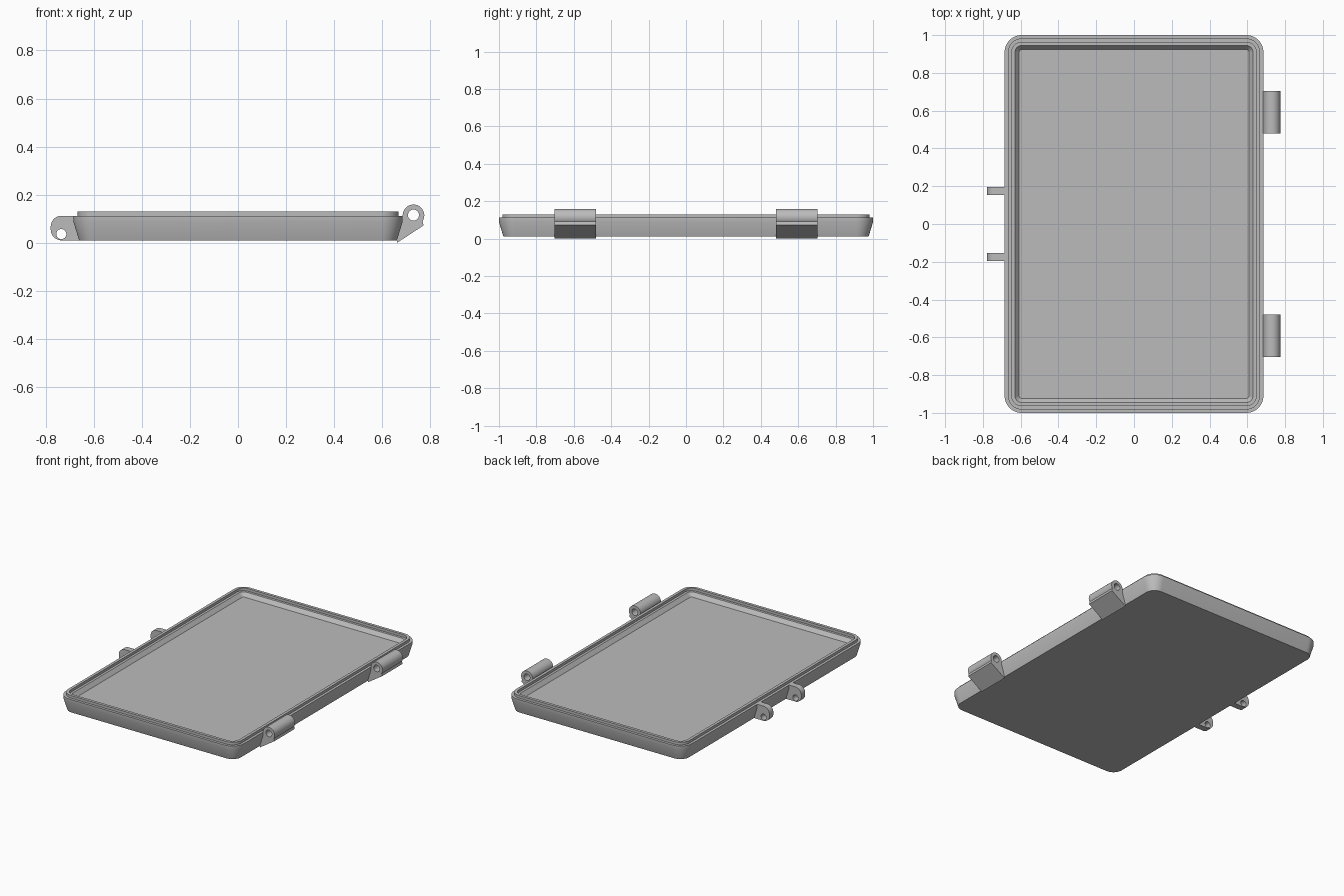
import bpy, bmesh
from math import sin, cos, pi, radians
from mathutils import Vector

cube = bpy.data.objects.get("Cube")
if cube:
    bpy.data.objects.remove(cube, do_unlink=True)

grey = bpy.data.materials.new("plain grey")
grey.use_nodes = True
COLOUR = (0.5, 0.5, 0.5, 1)
grey.diffuse_color = COLOUR
grey.node_tree.nodes["Principled BSDF"].inputs["Base Color"].default_value = COLOUR


def select_only(obj):
    bpy.ops.object.select_all(action='DESELECT')
    obj.select_set(True)
    bpy.context.view_layer.objects.active = obj


def arc(cx, cy, r, start, end, steps=12):
    """Points along a circular arc, angles in degrees."""
    angles = [radians(start + (end - start) * i / steps) for i in range(steps + 1)]
    return [(cx + r * cos(a), cy + r * sin(a)) for a in angles]


# Tray: rounded rectangles stacked from the underside over the rim to the floor
HALF_X, HALF_Y, CORNER = 0.685, 1.0, 0.09


def rounded_rectangle(inset):
    r, x, y = CORNER - inset, HALF_X - CORNER, HALF_Y - CORNER
    return (arc(x, y, r, 0, 90) + arc(-x, y, r, 90, 180)
            + arc(-x, -y, r, 180, 270) + arc(x, -y, r, 270, 360))


tray_profile = [  # inset from the outer edge, height
    (0.024, 0.01), (0.0, 0.088), (0.0, 0.112),    # flared outer wall
    (0.018, 0.112), (0.018, 0.13),                # outer step and lip
    (0.038, 0.13), (0.038, 0.112),
    (0.055, 0.112), (0.077, 0.086),               # inner step and sloped wall
]
bm = bmesh.new()
rings = [[bm.verts.new((x, y, z)) for x, y in rounded_rectangle(inset)]
         for inset, z in tray_profile]
for low, high in zip(rings, rings[1:]):
    for i in range(len(low)):
        j = (i + 1) % len(low)
        bm.faces.new((low[i], low[j], high[j], high[i]))
bm.faces.new(rings[-1])
bm.faces.new(rings[0][::-1])
bmesh.ops.recalc_face_normals(bm, faces=bm.faces)
mesh = bpy.data.meshes.new("tray")
bm.to_mesh(mesh)
bm.free()
mesh.materials.append(grey)
tray = bpy.data.objects.new("tray", mesh)
bpy.context.collection.objects.link(tray)
select_only(tray)
bpy.ops.object.shade_smooth_by_angle(angle=radians(30))


def pierced_plate(name, outline, hole, y, width):
    """Extrude an x-z outline with a round hole along y."""
    curve = bpy.data.curves.new(name, 'CURVE')
    curve.dimensions = '2D'
    curve.fill_mode = 'BOTH'
    curve.extrude = width / 2
    for points in (outline, arc(*hole, 0, 345, 23)):
        spline = curve.splines.new('POLY')
        spline.points.add(len(points) - 1)
        for point, (px, pz) in zip(spline.points, points):
            point.co = (px, pz, 0, 1)
        spline.use_cyclic_u = True
    curve.materials.append(grey)
    obj = bpy.data.objects.new(name, curve)
    obj.location.y = y
    obj.rotation_euler.x = pi / 2
    bpy.context.collection.objects.link(obj)
    select_only(obj)
    bpy.ops.object.convert(target='MESH')
    bm = bmesh.new()
    bm.from_mesh(obj.data)
    bmesh.ops.remove_doubles(bm, verts=bm.verts, dist=0.0001)
    bmesh.ops.recalc_face_normals(bm, faces=bm.faces)
    bm.to_mesh(obj.data)
    bm.free()
    bpy.ops.object.shade_smooth_by_angle(angle=radians(30))


# Hinge knuckles on the left side, tapering down to the bottom edge
knuckle = arc(0.73, 0.114, 0.045, -32, 180, 20) + [(0.675, 0.1), (0.66, 0.03), (0.662, 0)]
knuckle[0:0] = [(0.772, 0.072)]
# Latch ears on the right side, with rounded outer corners
ear = (arc(-0.734, 0.067, 0.045, 90, 180) + arc(-0.734, 0.055, 0.045, 180, 270)
       + [(-0.655, 0.01), (-0.675, 0.09), (-0.675, 0.112)])

for side, place in ((-1, "front"), (1, "back")):
    pierced_plate(place + "_hinge_knuckle", knuckle, (0.73, 0.115, 0.023), side * 0.592, 0.224)
    pierced_plate(place + "_latch_ear", ear, (-0.735, 0.036, 0.021), side * 0.175, 0.043)
